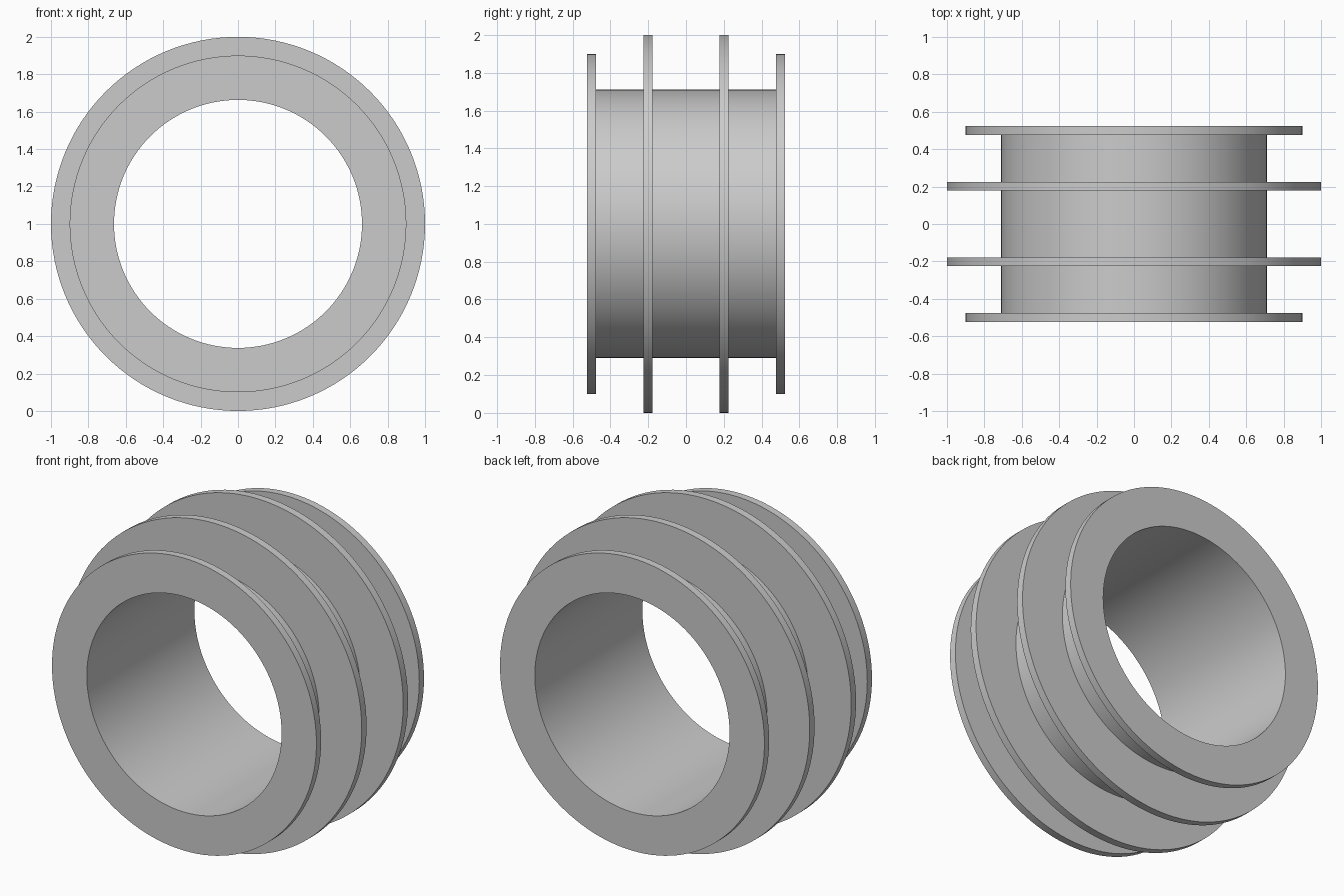
import bpy, bmesh, math
from mathutils import Matrix, Vector

cube = bpy.data.objects.get("Cube")
if cube:
    bpy.data.objects.remove(cube, do_unlink=True)

grey = bpy.data.materials.new("light grey")
grey.use_nodes = True
colour = (0.6, 0.6, 0.6, 1)
grey.diffuse_color = colour
grey.node_tree.nodes["Principled BSDF"].inputs["Base Color"].default_value = colour

BORE, BARREL, FLANGE, RIB = 0.663, 0.71, 0.9, 1.0

# Half of the outer profile as (radius, y), from the middle to the end face
half = [(BARREL, 0.178), (RIB, 0.178), (RIB, 0.225), (BARREL, 0.225),
        (BARREL, 0.477), (FLANGE, 0.477), (FLANGE, 0.523), (BORE, 0.523)]
profile = half + [(r, -y) for r, y in reversed(half)]

# Ribbed, flanged sleeve: the closed profile turned about the y axis
bm = bmesh.new()
verts = [bm.verts.new((r, y, 0)) for r, y in profile]
edges = [bm.edges.new((a, b)) for a, b in zip(verts, verts[1:] + verts[:1])]
bmesh.ops.spin(bm, geom=verts + edges, cent=(0, 0, 0), axis=(0, 1, 0),
               angle=math.tau, steps=128, use_merge=True)
bmesh.ops.remove_doubles(bm, verts=bm.verts, dist=1e-5)
bmesh.ops.recalc_face_normals(bm, faces=bm.faces)
bmesh.ops.transform(bm, matrix=Matrix.Translation(Vector((0, 0, 1))), verts=bm.verts)

mesh = bpy.data.meshes.new("ribbed_sleeve")
bm.to_mesh(mesh)
bm.free()
mesh.materials.append(grey)
sleeve = bpy.data.objects.new("ribbed_sleeve", mesh)
bpy.context.collection.objects.link(sleeve)

# Smooth round walls with crisp rims
bpy.ops.object.select_all(action="DESELECT")
sleeve.select_set(True)
bpy.context.view_layer.objects.active = sleeve
bpy.ops.object.shade_smooth_by_angle(angle=math.radians(30))
